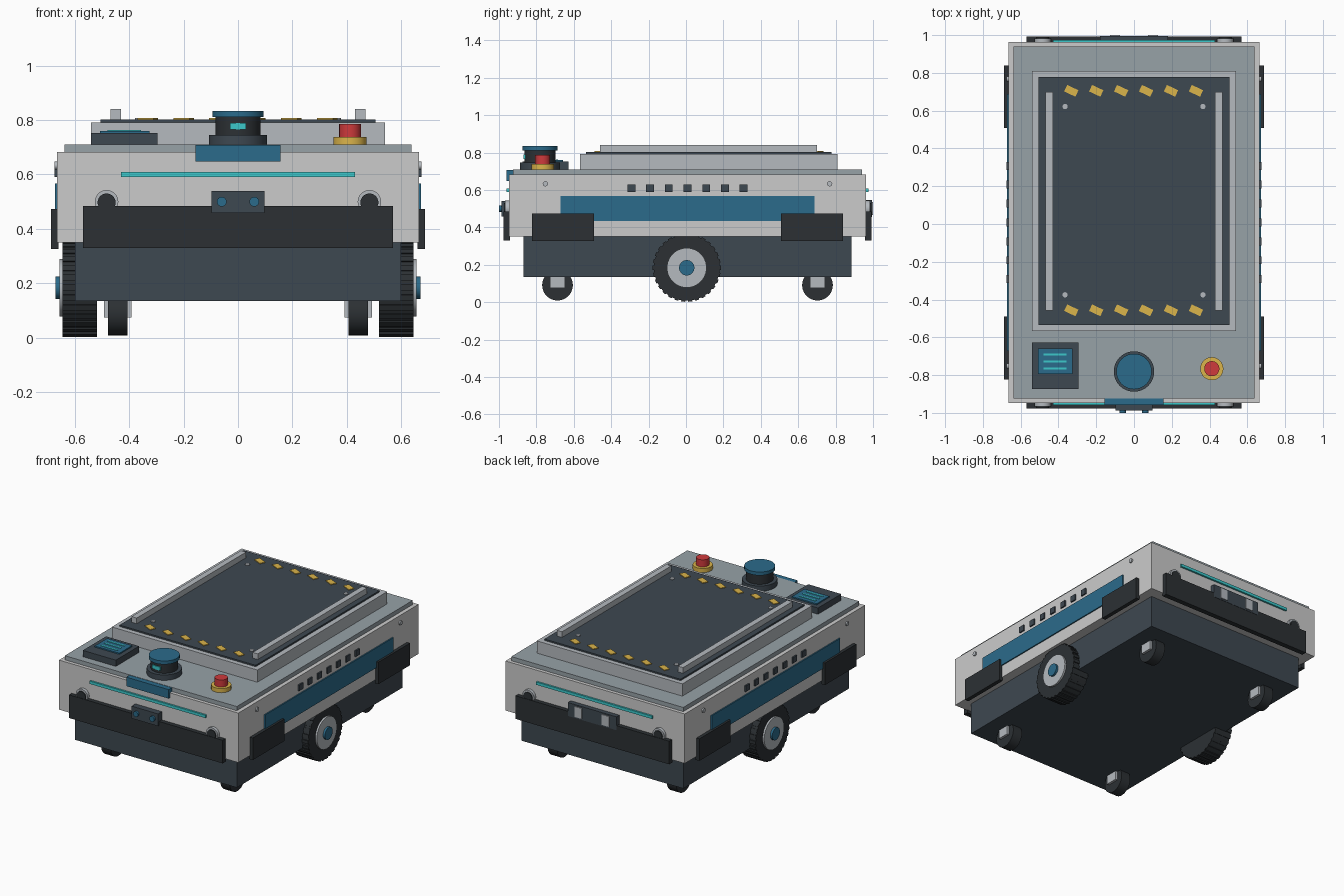
import bpy, math
from mathutils import Matrix

if "Cube" in bpy.data.objects:
    bpy.data.objects.remove(bpy.data.objects["Cube"])

CY = 0.008  # body centre along y


def mat(name, r, g, b):
    m = bpy.data.materials.new(name)
    m.diffuse_color = (r, g, b, 1)
    m.use_nodes = True
    m.node_tree.nodes["Principled BSDF"].inputs["Base Color"].default_value = m.diffuse_color
    return m


SHELL = mat("shell", .58, .59, .60)
LID = mat("lid_grey", .31, .36, .39)
SILVER = mat("silver", .46, .49, .52)
SLATE = mat("slate", .048, .065, .082)
BLACK = mat("black", .025, .03, .034)
BLUE = mat("blue", .024, .147, .258)
CYAN = mat("cyan", .045, .58, .60)
YELLOW = mat("yellow", .71, .46, .07)
RED = mat("red", .62, .042, .045)


def box(name, x, y, z, m, rot=0):
    """Box from (min, max) ranges, optionally turned about z."""
    c = [(a + b) / 2 for a, b in (x, y, z)]
    bpy.ops.mesh.primitive_cube_add(size=1, location=c, rotation=(0, 0, rot))
    o = bpy.context.object
    o.name = name
    o.data.transform(Matrix.Diagonal((x[1] - x[0], y[1] - y[0], z[1] - z[0], 1)))
    o.data.materials.append(m)
    return o


def cyl(name, c, r, depth, m, axis='z', r2=None, n=40):
    """Cylinder or cone frustum centred on c along an axis."""
    rot = {'x': (0, math.pi / 2, 0), 'y': (math.pi / 2, 0, 0), 'z': (0, 0, 0)}[axis]
    bpy.ops.mesh.primitive_cone_add(vertices=n, radius1=r, radius2=r if r2 is None else r2,
                                    depth=depth, location=c, rotation=rot)
    o = bpy.context.object
    o.name = name
    o.data.materials.append(m)
    bpy.ops.object.shade_smooth_by_angle(angle=math.radians(35))
    return o


def span(s, a, b):
    return tuple(sorted((s * a, s * b)))


def yspan(s, a, b):
    return tuple(sorted((CY + s * a, CY + s * b)))


# Main body stack
box("chassis", (-.6, .6), yspan(1, -.877, .877), (.135, .36), SLATE)
box("body_shell", (-.665, .665), yspan(1, -.955, .955), (.35, .682), SHELL)
box("top_lid", (-.638, .638), yspan(1, -.932, .932), (.68, .71), LID)
box("cargo_deck", (-.54, .54), (-.566, .81), (.705, .792), SILVER)
box("deck_pad", (-.505, .505), (-.534, .779), (.79, .802), SLATE)

# Deck rails, screws and hazard marks
for s in (-1, 1):
    box("deck_rail", span(s, .43, .468), (-.459, .70), (.80, .84), SILVER)
    for y in (-.375, .622):
        cyl("deck_screw", (s * .365, y, .803), .014, .008, SILVER, n=16)
for y in (-.457, .705):
    for i in range(6):
        x = -.332 + i * .132
        box("hazard_mark", (x - .033, x + .033), (y - .019, y + .019), (.80, .807),
            YELLOW, rot=math.radians(-25))

# End bumpers, light strips and round lamps, front and back
for s in (-1, 1):
    box("end_bumper", (-.57, .57), yspan(s, .95, .984), (.33, .485), BLACK)
    box("light_strip", (-.43, .43), yspan(s, .95, .967), (.59, .609), CYAN)
    for x in (-.483, .483):
        cyl("lamp_ring", (x, CY + s * .962, .5), .043, .026, SILVER, 'y')
        cyl("lamp_lens", (x, CY + s * .966, .497), .033, .030, BLACK, 'y')

# Sides: panel, corner bumpers, vents and screws
for s in (-1, 1):
    box("side_panel", span(s, .66, .673), yspan(1, -.68, .68), (.433, .567), BLUE)
    for t in (-1, 1):
        box("corner_bumper", span(s, .66, .687), yspan(t, .499, .832), (.326, .474), BLACK)
        cyl("side_screw", (s * .667, CY + t * .76, .633), .014, .014, SILVER, 'x', n=16)
    for i in range(7):
        y = CY - .3 + i * .1
        box("side_vent", span(s, .66, .674), (y - .021, y + .021), (.59, .63), SLATE)

# Front sensor block and badge plate
box("front_plate", (-.157, .157), (-.959, -.92), (.648, .708), BLUE)
box("camera_block", (-.098, .098), (-.987, -.94), (.458, .54), SLATE)
for s in (-1, 1):
    cyl("camera_lens", (s * .06, -.99, .5), .018, .02, BLUE, 'y', n=24)

# Rear charging contacts
box("charge_block", (-.18, .18), (.95, .994), (.455, .545), SLATE)
for s in (-1, 1):
    box("charge_contact", span(s, .075, .128), (.98, 1.0), (.465, .535), SILVER)

# Drive wheels with tread blocks
WZ, TREADS = .184, 30
for s in (-1, 1):
    cyl("drive_tyre", (s * .582, CY - .004, WZ), .176, .126, BLACK, 'x', n=60)
    cyl("wheel_hub", (s * .61, CY - .004, WZ), .106, .094, SILVER, 'x')
    cyl("hub_cap", (s * .63, CY - .004, WZ), .041, .082, BLUE, 'x', n=28)
    for i in range(TREADS):
        a = 2 * math.pi * (i + .5) / TREADS
        t = box("tyre_tread", (-.063, .063), (-.011, .011), (-.008, .008), BLACK)
        t.rotation_euler = (a, 0, 0)
        t.location = (s * .582, CY - .004 - math.sin(a) * .174, WZ + math.cos(a) * .174)

# Casters
for s in (-1, 1):
    for t in (-1, 1):
        y = CY + t * .695
        cyl("caster_wheel", (s * .442, y, .091), .082, .07, BLACK, 'x')
        for x in (.399, .485):
            box("caster_fork", (s * x - .008, s * x + .008), (y - .041, y + .041),
                (.075, .14), SILVER)
        cyl("caster_axle", (s * .442, y, .095), .014, .098, SILVER, 'x', n=16)

# Scanner turret
LY = -.781
cyl("scanner_base", (0, LY, .727), .107, .038, SLATE)
cyl("scanner_body", (0, LY, .78), .083, .07, BLACK)
cyl("scanner_cap", (0, LY, .8225), .094, .023, BLUE)
box("scanner_window", (-.03, .03), (LY - .088, LY - .06), (.766, .79), CYAN)

# Control display
box("display_case", (-.54, -.295), (-.873, -.627), (.705, .752), SLATE)
box("display_screen", (-.508, -.325), (-.793, -.658), (.75, .76), BLUE)
for y in (-.69, -.728, -.766):
    box("display_line", (-.48, -.357), (y - .005, y + .005), (.757, .763), CYAN)

# Emergency stop
cyl("stop_base", (.412, -.766, .723), .061, .03, YELLOW)
cyl("stop_button", (.412, -.766, .761), .040, .05, RED)
